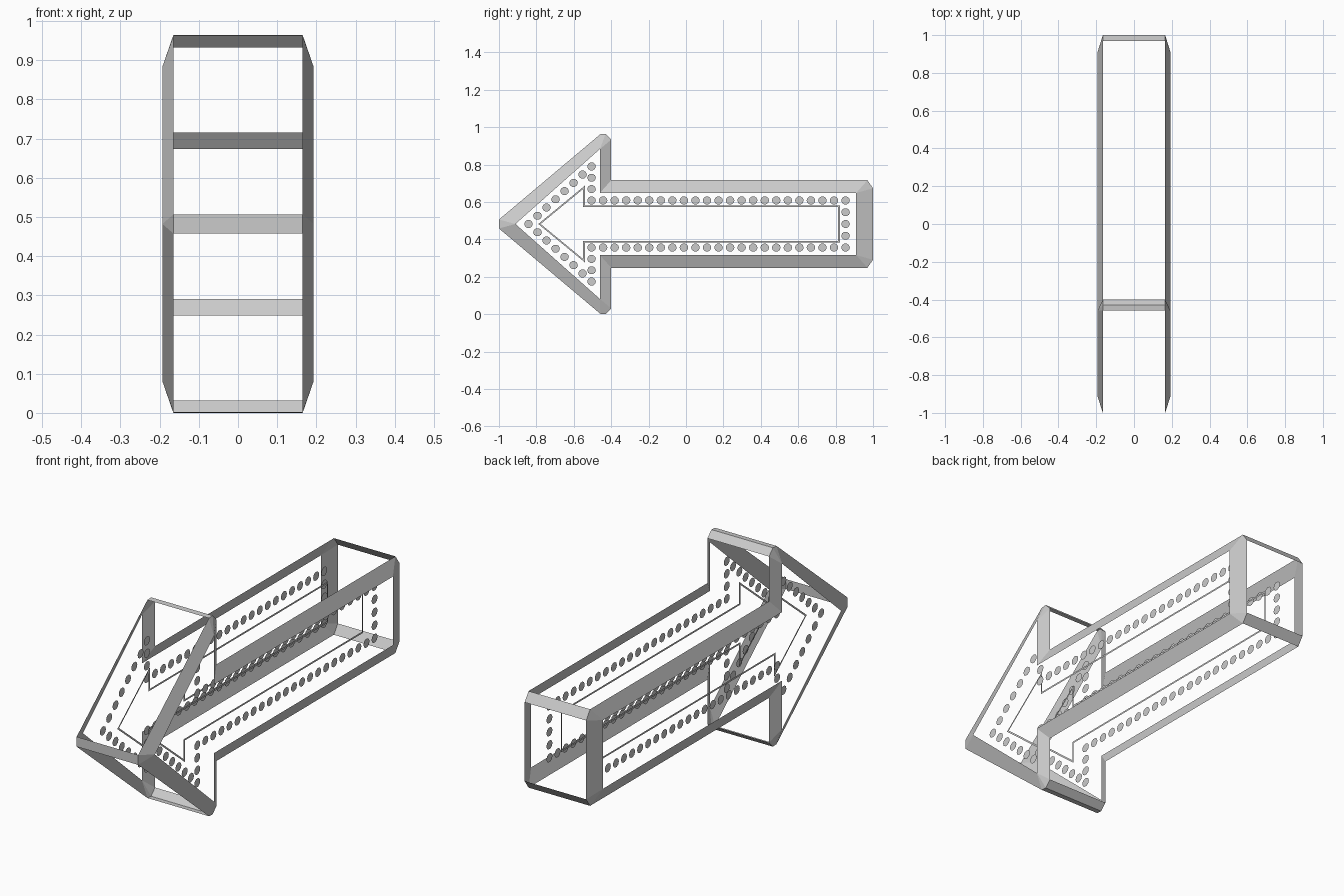
import bpy, bmesh, math
from mathutils import Vector

cube = bpy.data.objects.get("Cube")
if cube:
    bpy.data.objects.remove(cube, do_unlink=True)

grey = bpy.data.materials.new("painted_grey")
grey.use_nodes = True
grey.diffuse_color = (0.6, 0.6, 0.6, 1)
grey.node_tree.nodes["Principled BSDF"].inputs["Base Color"].default_value = (0.6, 0.6, 0.6, 1)

MID = 0.482       # height of the arrow's axis
RIM = 0.165       # half depth at the outer rim
FACE = 0.193      # half depth at the frame's front edge
BULB = 0.135      # half depth of the recessed bulbs
LINE = 0.094      # half depth of the recessed outline


def add_face(bm, points, outward):
    """Add one face and turn it so that it looks along the outward vector."""
    face = bm.faces.new([bm.verts.new(p) for p in points])
    face.normal_update()
    if face.normal.dot(Vector(outward)) < 0:
        face.normal_flip()


def finish(bm, name):
    mesh = bpy.data.meshes.new(name)
    bmesh.ops.remove_doubles(bm, verts=bm.verts, dist=0.0005)
    bm.to_mesh(mesh)
    bm.free()
    mesh.materials.append(grey)
    obj = bpy.data.objects.new(name, mesh)
    bpy.context.collection.objects.link(obj)


def mirrored(upper):
    """Close an upper half outline (tip first) with its mirror image below."""
    return upper + [(y, 2 * MID - z) for y, z in reversed(upper[1:])]


# Outer rim: each corner is a list of points, chamfered where it has several
upper_corners = [
    [(-0.458, 0.962), (-0.43, 0.964), (-0.40, 0.933)],
    [(-0.40, 0.716)],
    [(0.97, 0.716), (1.0, 0.673)],
]
lower_corners = [[(y, 2 * MID - z) for y, z in reversed(c)] for c in reversed(upper_corners)]
outer = [[(-1.0, 0.458), (-1.0, 0.506)]] + upper_corners + lower_corners
inner = mirrored([(-0.912, MID), (-0.46, 0.883), (-0.46, 0.648), (0.91, 0.648)])

# Bevelled frames around both sign faces
for side, name in ((1, "left_bevel_frame"), (-1, "right_bevel_frame")):
    bm = bmesh.new()
    for i, corner in enumerate(outer):
        j = (i + 1) % len(outer)
        a = (side * FACE, *inner[i])
        b = (side * FACE, *inner[j])
        for p, q in zip(corner, corner[1:]):
            add_face(bm, [a, (side * RIM, *p), (side * RIM, *q)], (side, 0, 0))
        add_face(bm, [a, (side * RIM, *corner[-1]), (side * RIM, *outer[j][0]), b], (side, 0, 0))
    finish(bm, name)

# Chamfer bars joining the two frames at the outside corners
bm = bmesh.new()
for corner in outer:
    for (y0, z0), (y1, z1) in zip(corner, corner[1:]):
        add_face(bm, [(-RIM, y0, z0), (RIM, y0, z0), (RIM, y1, z1), (-RIM, y1, z1)],
                 (0, z0 - z1, y1 - y0))
finish(bm, "corner_bars")

# Thin arrow outline, set deepest inside each face
line_out = mirrored([(-0.79, MID), (-0.541, 0.687), (-0.541, 0.582), (0.823, 0.582)])
line_in = mirrored([(-0.777, MID), (-0.55, 0.669), (-0.55, 0.573), (0.814, 0.573)])
for side, name in ((1, "left_inset_outline"), (-1, "right_inset_outline")):
    bm = bmesh.new()
    for i in range(len(line_out)):
        j = (i + 1) % len(line_out)
        ring = [line_out[i], line_out[j], line_in[j], line_in[i]]
        add_face(bm, [(side * LINE, *p) for p in ring], (side, 0, 0))
    finish(bm, name)

# Bulb positions: evenly spaced along the upper half, then mirrored
path = [(-0.842, MID), (-0.505, 0.79), (-0.505, 0.608), (0.853, 0.608), (0.853, MID)]
steps = [7, 3, 22, 2]
bulbs = []
for (y0, z0), (y1, z1), n in zip(path, path[1:], steps):
    bulbs += [(y0 + (y1 - y0) * k / n, z0 + (z1 - z0) * k / n) for k in range(n)]
bulbs = bulbs + [path[-1]] + [(y, 2 * MID - z) for y, z in bulbs[1:]]

# Flat bulb discs, recessed behind each frame
for side, name in ((1, "left_bulbs"), (-1, "right_bulbs")):
    bm = bmesh.new()
    for y, z in bulbs:
        disc = []
        for k in range(10):
            t = math.tau * k / 10
            disc.append((side * BULB, y + 0.023 * math.cos(t), z + 0.022 * math.sin(t)))
        add_face(bm, disc, (side, 0, 0))
    finish(bm, name)
